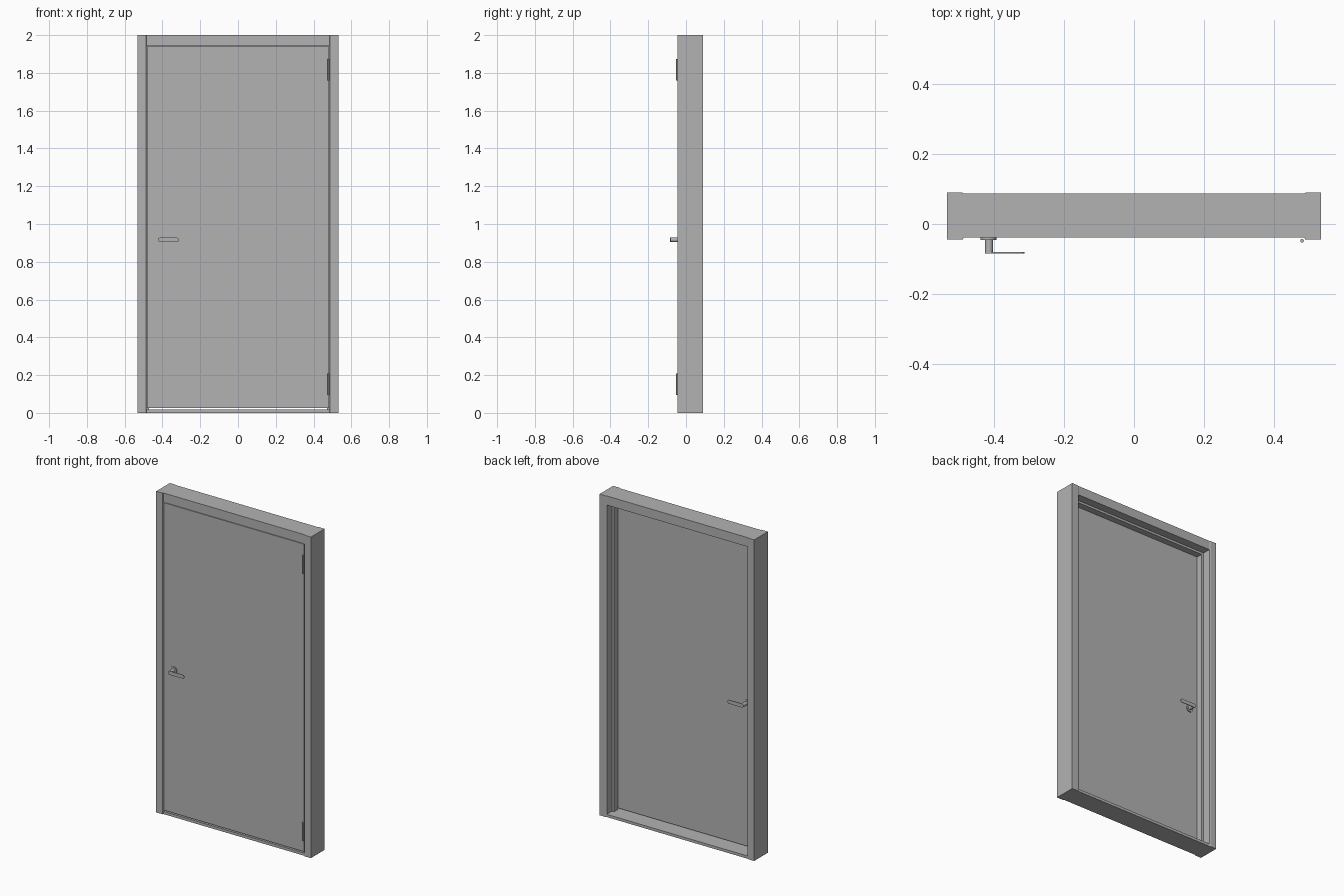
import bpy, bmesh, math
from mathutils import Matrix, Vector

cube = bpy.data.objects.get("Cube")
if cube:
    bpy.data.objects.remove(cube, do_unlink=True)

grey = bpy.data.materials.new("mid_grey")
grey.use_nodes = True
COLOUR = (0.45, 0.45, 0.45, 1)
grey.diffuse_color = COLOUR
grey.node_tree.nodes["Principled BSDF"].inputs["Base Color"].default_value = COLOUR

HALF, INNER, TOP, HEAD = 0.533, 0.485, 2.0, 1.943
FRONT, BACK = -0.039, 0.087          # header and sill faces
DOOR_BACK, STOP_BACK = -0.004, 0.036
STOP = 0.014                         # how far the stop reaches into the opening
HANDLE_X, HANDLE_Z = -0.413, 0.916


def finish(name, bm, smooth=False):
    bmesh.ops.recalc_face_normals(bm, faces=bm.faces)
    mesh = bpy.data.meshes.new(name)
    bm.to_mesh(mesh)
    bm.free()
    mesh.materials.append(grey)
    obj = bpy.data.objects.new(name, mesh)
    bpy.context.collection.objects.link(obj)
    if smooth:
        bpy.ops.object.select_all(action='DESELECT')
        obj.select_set(True)
        bpy.context.view_layer.objects.active = obj
        bpy.ops.object.shade_smooth_by_angle(angle=math.radians(35))
    return obj


def extrude(name, points, offset, smooth=False):
    bm = bmesh.new()
    face = bm.faces.new([bm.verts.new(p) for p in points])
    out = bmesh.ops.extrude_face_region(bm, geom=[face])
    moved = [v for v in out["geom"] if isinstance(v, bmesh.types.BMVert)]
    bmesh.ops.translate(bm, verts=moved, vec=Vector(offset))
    return finish(name, bm, smooth)


def box(name, lo, hi):
    (x0, y0, z0), (x1, y1, z1) = lo, hi
    return extrude(name, [(x0, y0, z0), (x1, y0, z0), (x1, y1, z0), (x0, y1, z0)],
                   (0, 0, z1 - z0))


def cylinder(name, centre, radius, depth, axis, sides=32):
    bm = bmesh.new()
    turn = Matrix.Rotation(math.pi / 2, 4, 'X') if axis == 'Y' else Matrix()
    bmesh.ops.create_cone(bm, cap_ends=True, segments=sides, radius1=radius, radius2=radius,
                          depth=depth, matrix=Matrix.Translation(centre) @ turn)
    return finish(name, bm, True)


# Jambs: rebated profile with slightly raised faces
jamb = [(HALF, -0.044), (INNER + 0.003, -0.044), (INNER, FRONT), (INNER, DOOR_BACK),
        (INNER - STOP, DOOR_BACK), (INNER - STOP, STOP_BACK), (INNER, STOP_BACK),
        (INNER, BACK), (INNER + 0.005, 0.09), (HALF, 0.09)]
for side, label in ((1, "left"), (-1, "right")):
    extrude(label + "_jamb", [(side * x, y, 0) for x, y in jamb], (0, 0, TOP))

# Header with the same rebate
header = [(FRONT, TOP), (FRONT, HEAD), (DOOR_BACK, HEAD), (DOOR_BACK, HEAD - STOP),
          (STOP_BACK, HEAD - STOP), (STOP_BACK, HEAD), (BACK, HEAD), (BACK, TOP)]
extrude("header", [(-INNER, y, z) for y, z in header], (2 * INNER, 0, 0))

# Sill and door leaf
box("sill", (-INNER, FRONT, 0), (INNER, BACK, 0.017))
box("door_leaf", (-INNER + 0.003, FRONT, 0.025), (INNER - 0.003, DOOR_BACK - 0.001, HEAD - 0.003))

# Hinge knuckles
for z, label in ((1.817, "upper"), (0.152, "lower")):
    cylinder(label + "_hinge", (0.479, -0.048, z), 0.005, 0.114, 'Z', 16)


def lever_outline():
    half, start, end, steps = 0.0115, HANDLE_X, -0.324, 10
    points = []
    for centre, first in ((end, -90), (start, 90)):
        for i in range(steps + 1):
            a = math.radians(first + 180 * i / steps)
            points.append((centre + half * math.cos(a), HANDLE_Z + half * math.sin(a)))
    return points


# Handle on each face: rose, neck and flat lever
for face, out, label in ((FRONT, -1, "front"), (DOOR_BACK - 0.001, 1, "back")):
    cylinder(label + "_handle_rose", (HANDLE_X - 0.002, face + out * 0.003, HANDLE_Z),
             0.0225, 0.006, 'Y')
    cylinder(label + "_handle_neck", (HANDLE_X, face + out * 0.022, HANDLE_Z), 0.0115, 0.042, 'Y')
    tip = face + out * 0.041
    extrude(label + "_handle_lever", [(x, tip, z) for x, z in lever_outline()],
            (0, out * 0.004, 0), True)
